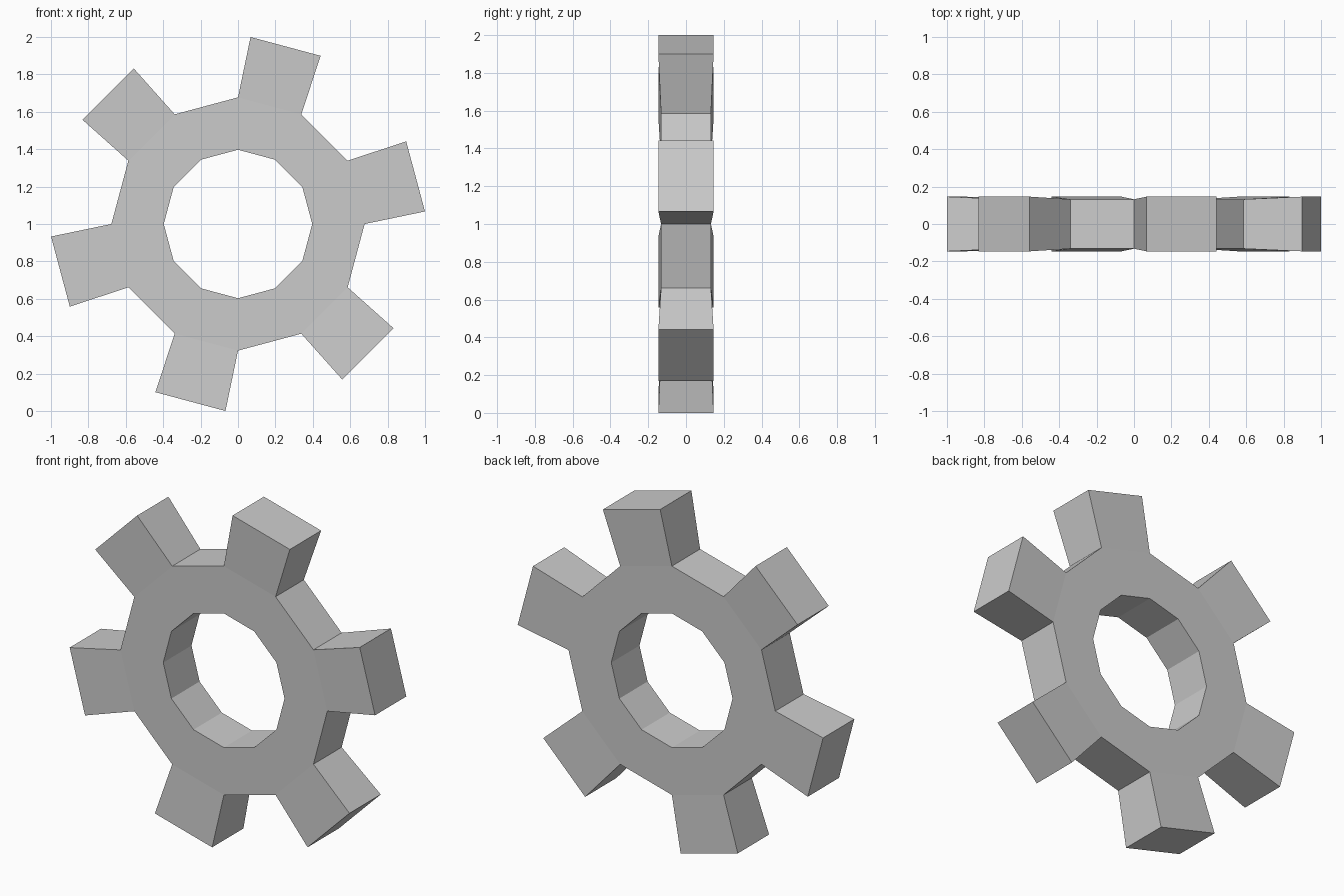
import bpy, bmesh
from math import sin, cos, radians
from mathutils import Vector

if "Cube" in bpy.data.objects:
    bpy.data.objects.remove(bpy.data.objects["Cube"])

SIDES = 12
R_OUT, R_IN, HALF_DEPTH = 0.677, 0.397, 0.132
TOOTH_LEN, TOOTH_FLARE = 0.329, 1.107
CENTER_Z = 1.0

bm = bmesh.new()


def loop(radius, y):
    step = 360 / SIDES
    return [bm.verts.new((radius * cos(radians(i * step)), y, radius * sin(radians(i * step))))
            for i in range(SIDES)]


# Twelve-sided ring body, made by bridging four loops
loops = [loop(R_OUT, -HALF_DEPTH), loop(R_OUT, HALF_DEPTH),
         loop(R_IN, HALF_DEPTH), loop(R_IN, -HALF_DEPTH)]
rim_faces = []
for k in range(4):
    a, b = loops[k], loops[(k + 1) % 4]
    for i in range(SIDES):
        j = (i + 1) % SIDES
        f = bm.faces.new((a[i], b[i], b[j], a[j]))
        if k == 0:
            rim_faces.append(f)
bmesh.ops.recalc_face_normals(bm, faces=bm.faces[:])

# Teeth extruded from every second rim face, flaring slightly outwards
for face in rim_faces[::2]:
    center = face.calc_center_median()
    out = Vector((center.x, 0, center.z)).normalized()
    tip = bmesh.ops.extrude_discrete_faces(bm, faces=[face])["faces"][0]
    for v in tip.verts:
        v.co = center + (v.co - center) * TOOTH_FLARE + out * TOOTH_LEN

bmesh.ops.recalc_face_normals(bm, faces=bm.faces[:])
mesh = bpy.data.meshes.new("gear")
bm.to_mesh(mesh)
bm.free()
gear = bpy.data.objects.new("gear", mesh)
gear.location.z = CENTER_Z
bpy.context.collection.objects.link(gear)
